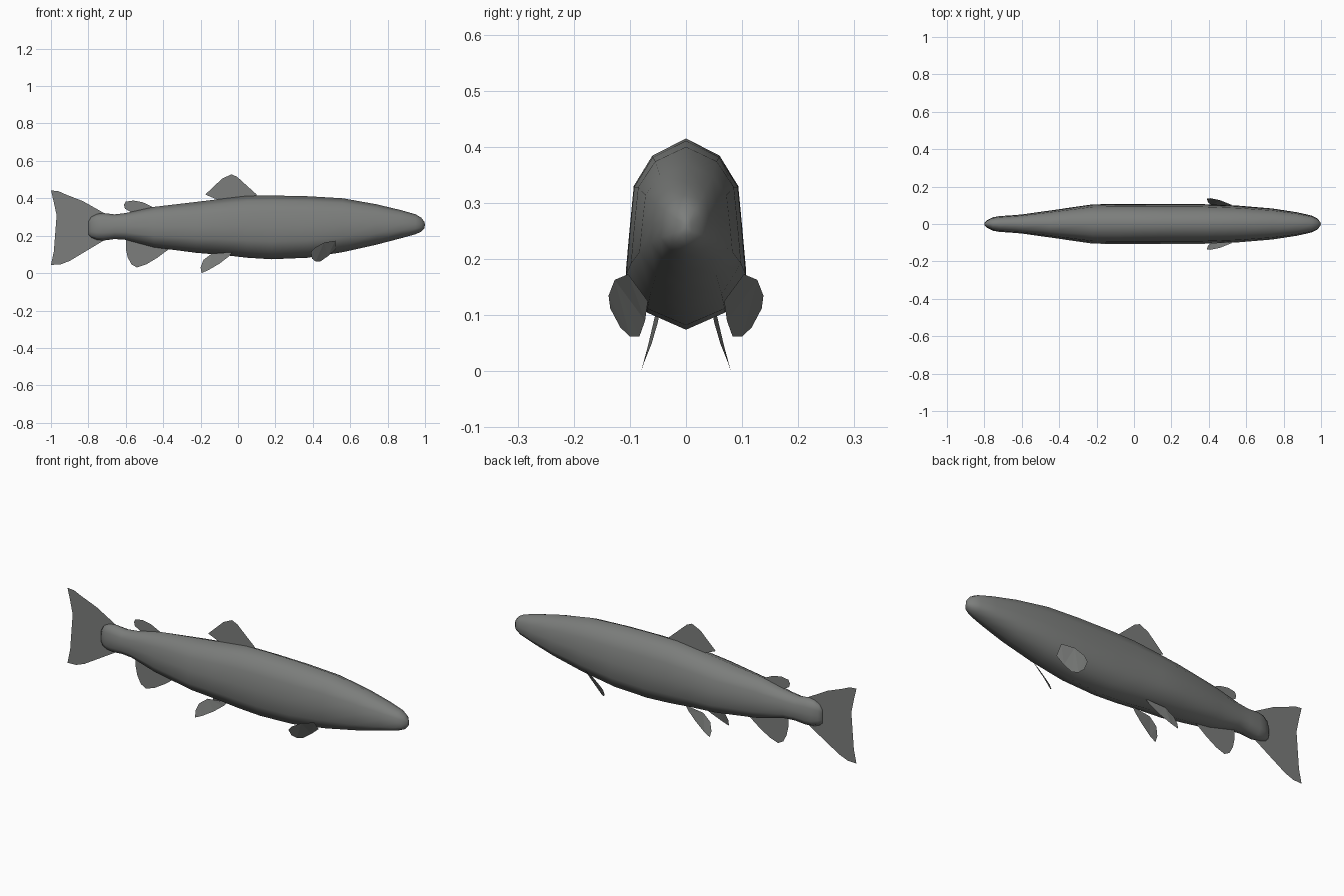
import bpy, bmesh

grey = bpy.data.materials.new("slate grey")
grey.diffuse_color = (0.2, 0.207, 0.2, 1)


def finish(name, bm, smooth):
    bmesh.ops.recalc_face_normals(bm, faces=bm.faces[:])
    me = bpy.data.meshes.new(name)
    bm.to_mesh(me)
    bm.free()
    me.materials.append(grey)
    for p in me.polygons:
        p.use_smooth = smooth
    ob = bpy.data.objects.new(name, me)
    bpy.context.collection.objects.link(ob)
    return ob


# Body: rings of (x, bottom z, top z, half width) lofted along x
rings = [
    (-0.800, 0.205, 0.275, 0.006), (-0.785, 0.190, 0.300, 0.020),
    (-0.755, 0.178, 0.316, 0.036), (-0.720, 0.174, 0.321, 0.042),
    (-0.660, 0.182, 0.314, 0.046), (-0.600, 0.178, 0.321, 0.051),
    (-0.450, 0.138, 0.354, 0.072), (-0.220, 0.108, 0.381, 0.105),
    (-0.080, 0.097, 0.398, 0.107), (0.050, 0.082, 0.413, 0.107),
    (0.180, 0.074, 0.415, 0.107), (0.370, 0.082, 0.411, 0.106),
    (0.560, 0.112, 0.400, 0.098), (0.740, 0.152, 0.368, 0.083),
    (0.870, 0.186, 0.337, 0.063), (0.950, 0.208, 0.314, 0.045),
    (0.980, 0.222, 0.296, 0.030), (0.996, 0.240, 0.275, 0.010),
]
half = [(0, 1), (0.56, 0.82), (0.87, 0.5), (0.94, 0.03), (1, -0.44),
        (0.65, -0.82), (0, -1)]
section = half + [(-y, z) for y, z in half[-2:0:-1]]
bm = bmesh.new()
loops = []
for x, lo, hi, w in rings:
    c, h = (lo + hi) / 2, (hi - lo) / 2
    loops.append([bm.verts.new((x, y * w, c + z * h)) for y, z in section])
n = len(section)
for a, b in zip(loops, loops[1:]):
    for i in range(n):
        bm.faces.new((a[i], a[(i + 1) % n], b[(i + 1) % n], b[i]))
bm.faces.new(loops[0])
tip = bm.verts.new((1.0, 0, 0.257))
for i in range(n):
    bm.faces.new((loops[-1][i], loops[-1][(i + 1) % n], tip))
finish("body", bm, True)


# Fins: thin sheets
def fin(name, pts):
    bm = bmesh.new()
    bm.faces.new([bm.verts.new(p) for p in pts])
    bmesh.ops.triangulate(bm, faces=bm.faces[:])
    return finish(name, bm, False)


def flat_fin(name, outline):
    return fin(name, [(x, 0, z) for x, z in outline])


flat_fin("tail_fin", [
    (-1, 0.442), (-0.96, 0.438), (-0.92, 0.42), (-0.83, 0.385), (-0.70, 0.312),
    (-0.70, 0.185), (-0.80, 0.125), (-0.90, 0.065), (-0.95, 0.046), (-1, 0.044),
    (-0.985, 0.11), (-0.96, 0.19), (-0.942, 0.237), (-0.968, 0.30), (-0.985, 0.38)])
flat_fin("dorsal_fin", [
    (-0.175, 0.42), (-0.13, 0.46), (-0.085, 0.505), (-0.035, 0.528),
    (-0.005, 0.515), (0.05, 0.465), (0.10, 0.42), (0.10, 0.38), (-0.08, 0.38)])
flat_fin("adipose_fin", [
    (-0.605, 0.345), (-0.61, 0.365), (-0.60, 0.382), (-0.56, 0.388),
    (-0.51, 0.379), (-0.45, 0.35), (-0.47, 0.32), (-0.55, 0.31), (-0.58, 0.33)])
flat_fin("anal_fin", [
    (-0.60, 0.19), (-0.60, 0.13), (-0.59, 0.085), (-0.57, 0.047), (-0.54, 0.03),
    (-0.49, 0.047), (-0.43, 0.083), (-0.36, 0.135), (-0.45, 0.17)])

# Paired fins, mirrored across the body
pectoral = [
    (0.52, 0.103, 0.173), (0.46, 0.127, 0.163), (0.41, 0.138, 0.135),
    (0.39, 0.135, 0.112), (0.395, 0.117, 0.078), (0.415, 0.100, 0.062),
    (0.44, 0.083, 0.062), (0.48, 0.073, 0.090), (0.52, 0.068, 0.125)]
pelvic = [
    (-0.03, 0.046, 0.112), (-0.14, 0.054, 0.104), (-0.185, 0.061, 0.07),
    (-0.20, 0.072, 0.03), (-0.195, 0.080, 0.0), (-0.16, 0.075, 0.015),
    (-0.10, 0.061, 0.05), (-0.05, 0.050, 0.088)]
for side, s in (("left", 1), ("right", -1)):
    for name, pts in (("pectoral_fin", pectoral), ("pelvic_fin", pelvic)):
        fin(f"{side}_{name}", [(x, y * s, z) for x, y, z in pts])
